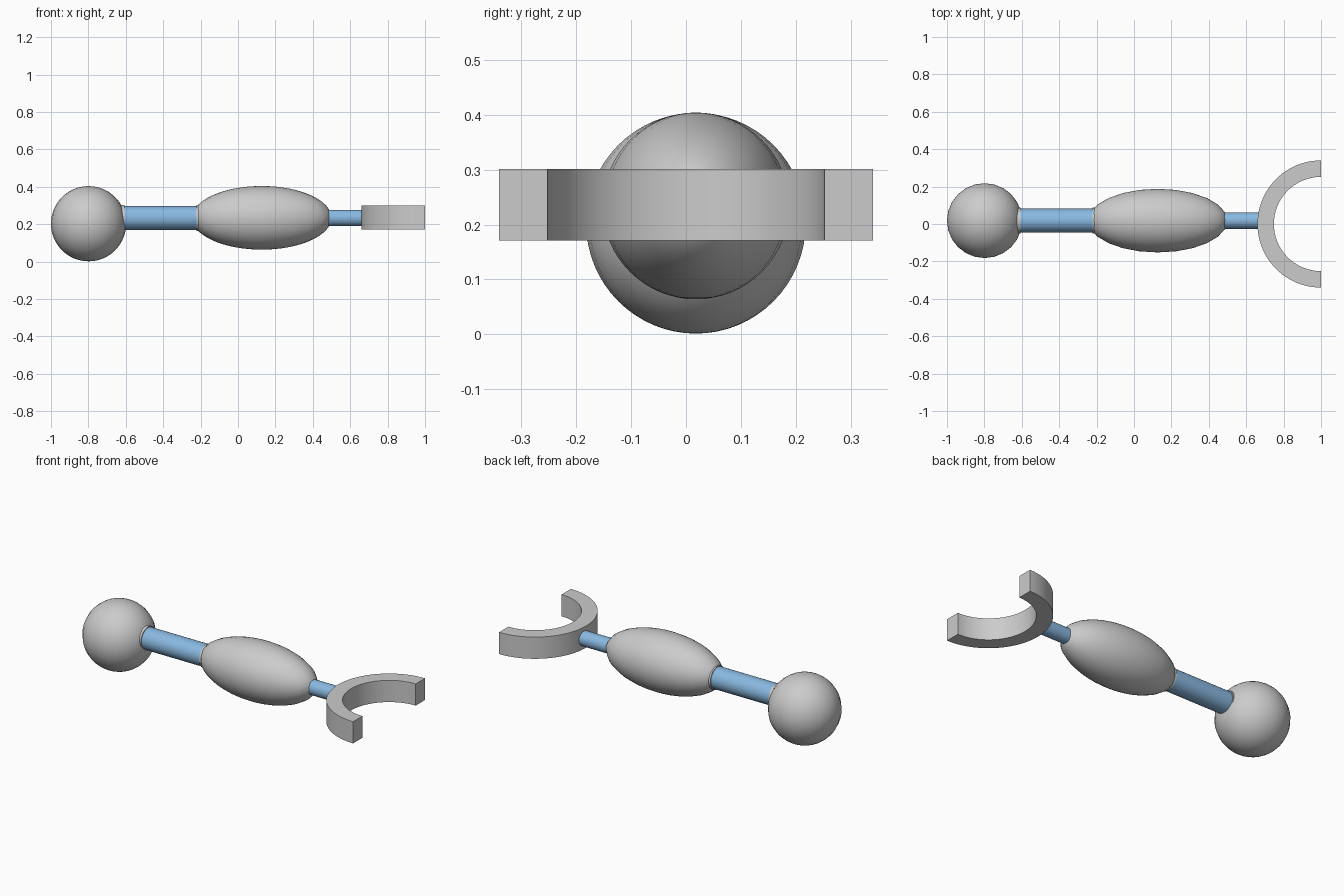
import bpy, math
from math import pi, sin, cos

if "Cube" in bpy.data.objects:
    bpy.data.objects.remove(bpy.data.objects["Cube"])

AXIS_Y, AXIS_Z = 0.018, 0.233

blue = bpy.data.materials.new("blue")
blue.diffuse_color = (0.25, 0.48, 0.75, 1)
blue.use_nodes = True
blue.node_tree.nodes["Principled BSDF"].inputs["Base Color"].default_value = blue.diffuse_color


def finish(name, mat=None):
    ob = bpy.context.object
    ob.name = name
    bpy.ops.object.shade_smooth_by_angle(angle=math.radians(35))
    if mat:
        ob.data.materials.append(mat)
    return ob


def ball(name, loc, radii):
    bpy.ops.mesh.primitive_uv_sphere_add(segments=24, ring_count=32, radius=1, location=loc)
    bpy.context.object.scale = radii
    bpy.ops.object.transform_apply(location=False, rotation=False)
    return finish(name)


def rod(name, x0, x1, r, mat=None):
    bpy.ops.mesh.primitive_cylinder_add(vertices=32, radius=r, depth=x1 - x0,
                                        location=((x0 + x1) / 2, AXIS_Y, AXIS_Z),
                                        rotation=(0, pi / 2, 0))
    return finish(name, mat)


# End knob and swollen grip
ball("end_knob", (-0.799, AXIS_Y, 0.2025), (0.201, 0.2, 0.201))
ball("grip", (0.127, AXIS_Y, 0.234), (0.373, 0.17, 0.17))

# Blue connecting rods
rod("long_rod", -0.63, -0.19, 0.064, blue)
rod("short_rod", 0.45, 0.68, 0.044, blue)

# Thin collars where the rods enter the rounded parts
rod("knob_collar", -0.63, -0.608, 0.069)
rod("grip_collar_long", -0.222, -0.2, 0.069)
rod("grip_collar_short", 0.46, 0.48, 0.049)

# Half-ring fork, open towards +x
N, R_OUT, R_IN, Z0, Z1 = 48, 0.34, 0.252, 0.171, 0.301
verts, faces = [], []
for i in range(N + 1):
    a = pi / 2 + pi * i / N
    for r, z in ((R_OUT, Z0), (R_OUT, Z1), (R_IN, Z1), (R_IN, Z0)):
        verts.append((1 + r * cos(a), r * sin(a), z))
for i in range(N):
    for k in range(4):
        n = (k + 1) % 4
        faces.append((4 * i + k, 4 * i + n, 4 * i + 4 + n, 4 * i + 4 + k))
faces += [(3, 2, 1, 0), tuple(4 * N + k for k in range(4))]
mesh = bpy.data.meshes.new("half_ring_fork")
mesh.from_pydata(verts, [], faces)
fork = bpy.data.objects.new("half_ring_fork", mesh)
bpy.context.collection.objects.link(fork)
bpy.ops.object.select_all(action='DESELECT')
fork.select_set(True)
bpy.context.view_layer.objects.active = fork
bpy.ops.object.mode_set(mode='EDIT')
bpy.ops.mesh.select_all(action='SELECT')
bpy.ops.mesh.normals_make_consistent(inside=False)
bpy.ops.object.mode_set(mode='OBJECT')
finish("half_ring_fork")
